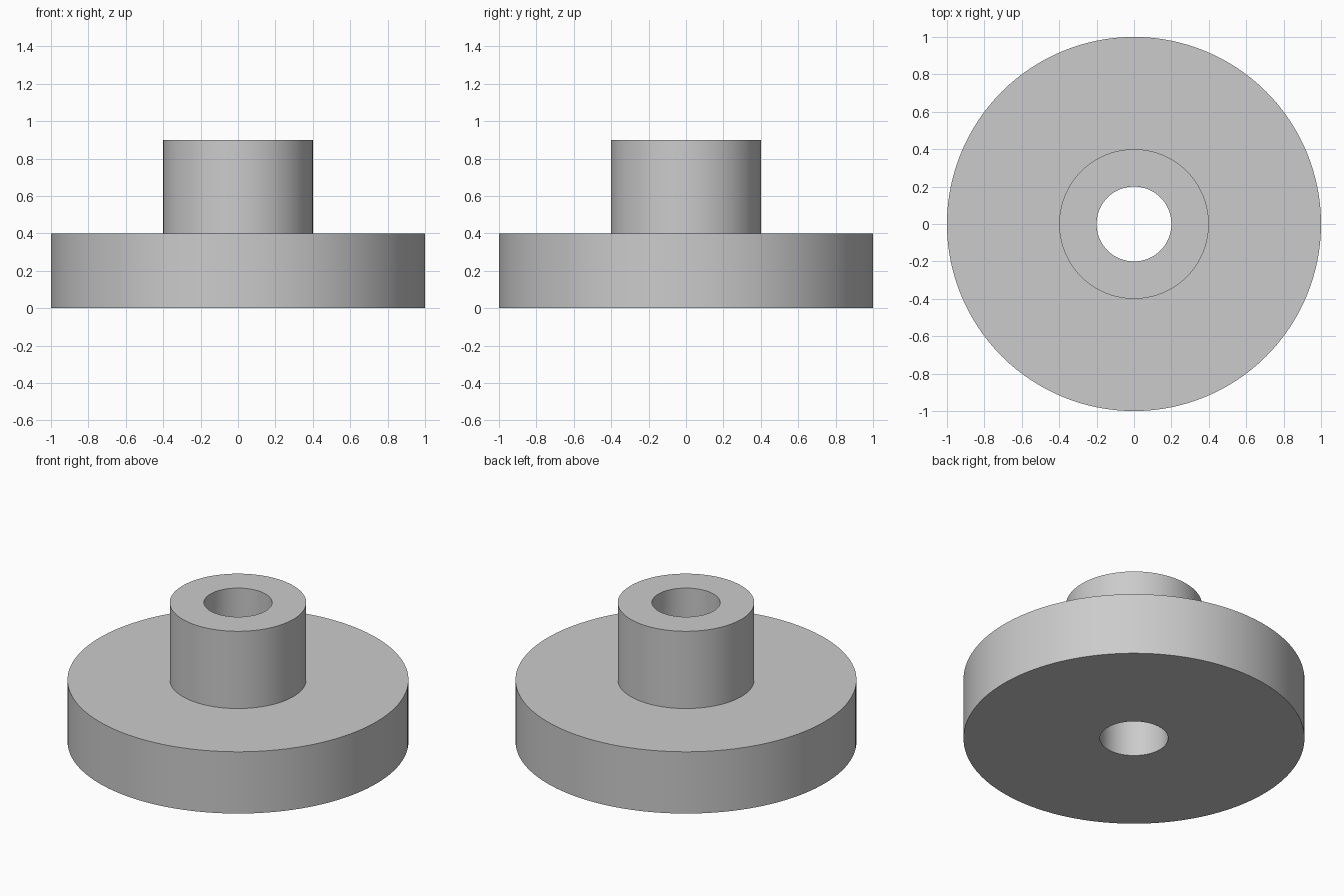
import bpy
import bmesh
import math

SEGMENTS = 128

cube = bpy.data.objects.get("Cube")
if cube:
    bpy.data.objects.remove(cube, do_unlink=True)

# Plain grey metal
GREY = (0.6, 0.6, 0.6, 1)
metal = bpy.data.materials.new("grey_metal")
metal.use_nodes = True
metal.diffuse_color = GREY
metal.node_tree.nodes["Principled BSDF"].inputs["Base Color"].default_value = GREY


def lathe(name, profile, material):
    """Revolve a closed (radius, height) profile around the z axis."""
    bm = bmesh.new()
    rings = []
    for i in range(SEGMENTS):
        a = math.tau * i / SEGMENTS
        rings.append([bm.verts.new((r * math.cos(a), r * math.sin(a), z)) for r, z in profile])
    for i, ring in enumerate(rings):
        after = rings[(i + 1) % SEGMENTS]
        for j in range(len(profile)):
            k = (j + 1) % len(profile)
            bm.faces.new((ring[j], after[j], after[k], ring[k]))
    bmesh.ops.recalc_face_normals(bm, faces=bm.faces)
    mesh = bpy.data.meshes.new(name)
    bm.to_mesh(mesh)
    bm.free()
    mesh.materials.append(material)
    obj = bpy.data.objects.new(name, mesh)
    bpy.context.collection.objects.link(obj)
    bpy.ops.object.select_all(action="DESELECT")
    obj.select_set(True)
    bpy.context.view_layer.objects.active = obj
    bpy.ops.object.shade_smooth_by_angle(angle=math.radians(30))
    return obj


# Wide disc with a raised hub and a bore running right through
BORE, HUB, DISC = 0.2, 0.4, 1.0
DISC_TOP, HUB_TOP = 0.4, 0.9
lathe("flanged_hub", [
    (BORE, 0), (DISC, 0), (DISC, DISC_TOP),
    (HUB, DISC_TOP), (HUB, HUB_TOP), (BORE, HUB_TOP),
], metal)
